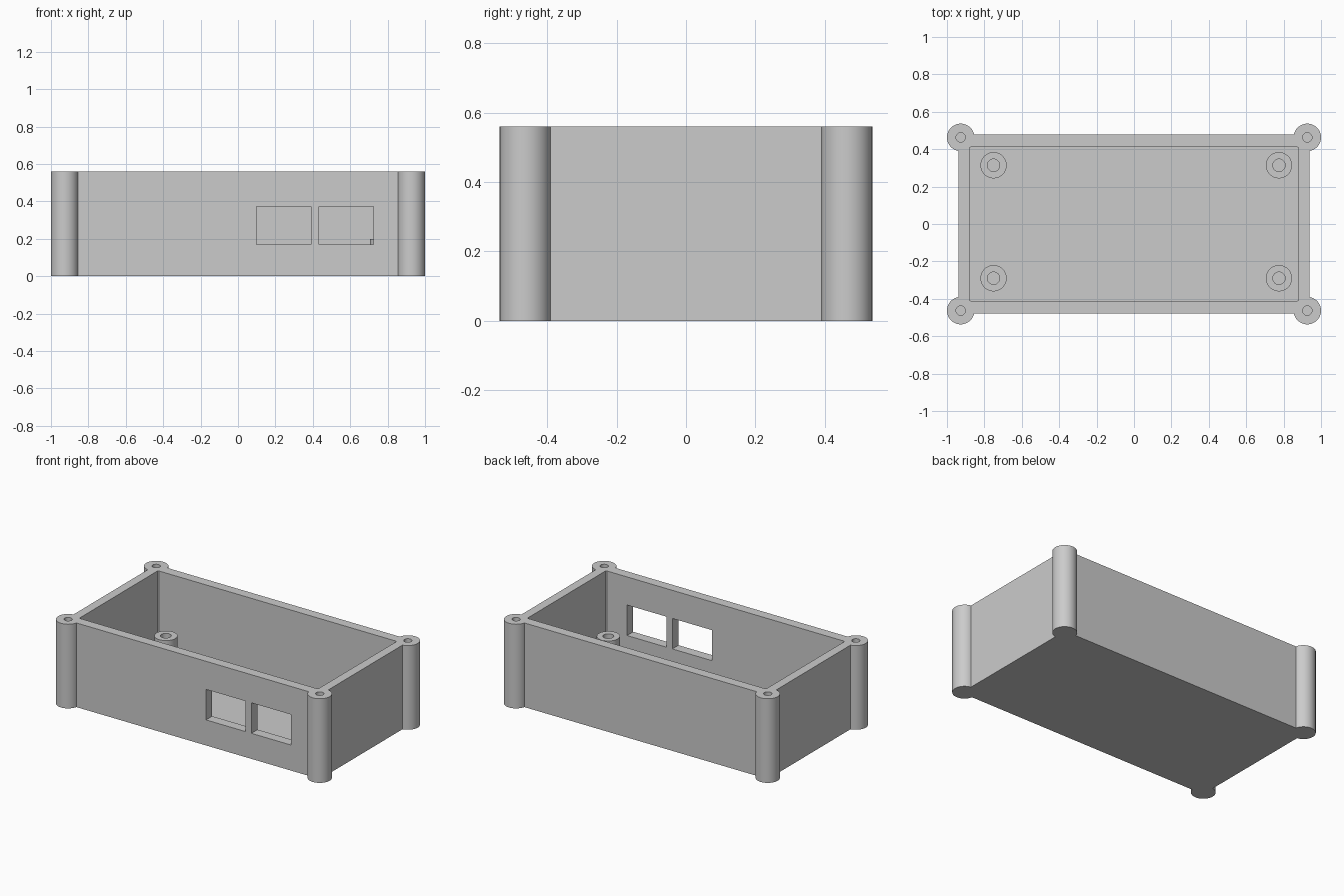
import bpy

old = bpy.data.objects.get("Cube")
if old:
    bpy.data.objects.remove(old, do_unlink=True)

grey = bpy.data.materials.new("plain grey")
grey.use_nodes = True
colour = (0.6, 0.6, 0.6, 1)
grey.diffuse_color = colour
grey.node_tree.nodes["Principled BSDF"].inputs["Base Color"].default_value = colour

HEIGHT = 0.56
FLOOR = 0.06
POST_X, POST_Y, POST_R = 0.9265, 0.463, 0.0735


def box(name, x0, x1, y0, y1, z0, z1):
    bpy.ops.mesh.primitive_cube_add(
        size=1, location=((x0 + x1) / 2, (y0 + y1) / 2, (z0 + z1) / 2))
    ob = bpy.context.object
    ob.name = name
    ob.scale = (x1 - x0, y1 - y0, z1 - z0)
    bpy.ops.object.transform_apply(location=True, rotation=False, scale=True)
    ob.data.materials.append(grey)
    return ob


def cylinder(name, x, y, radius, z0, z1):
    bpy.ops.mesh.primitive_cylinder_add(
        vertices=64, radius=radius, depth=z1 - z0, location=(x, y, (z0 + z1) / 2))
    ob = bpy.context.object
    ob.name = name
    bpy.ops.object.transform_apply(location=True, rotation=False, scale=True)
    ob.data.materials.append(grey)
    return ob


def combine(target, tool, operation):
    """Apply a boolean and discard the tool object."""
    mod = target.modifiers.new("cut", 'BOOLEAN')
    mod.object = tool
    mod.operation = operation
    mod.solver = 'EXACT'
    bpy.context.view_layer.objects.active = target
    bpy.ops.object.modifier_apply(modifier=mod.name)
    bpy.data.objects.remove(tool, do_unlink=True)


def finish(ob):
    bpy.ops.object.select_all(action='DESELECT')
    ob.select_set(True)
    bpy.context.view_layer.objects.active = ob
    bpy.ops.object.shade_smooth_by_angle(angle=0.6)


# Open tray
case = box("case_body", -0.938, 0.938, -0.479, 0.479, 0, HEIGHT)
combine(case, box("cavity", -0.879, 0.879, -0.414, 0.414, FLOOR, 1), 'DIFFERENCE')

# Corner screw posts with blind holes
corners = [(sx * POST_X, sy * POST_Y) for sx in (-1, 1) for sy in (-1, 1)]
for x, y in corners:
    combine(case, cylinder("post", x, y, POST_R, 0, HEIGHT), 'UNION')
for x, y in corners:
    combine(case, cylinder("post_hole", x, y, 0.025, FLOOR, 1), 'DIFFERENCE')

# Two port windows in the front wall
for x0 in (0.10, 0.434):
    combine(case, box("port", x0, x0 + 0.29, -0.6, -0.35, 0.17, 0.373), 'DIFFERENCE')
finish(case)

# Board standoffs
for side, x in (("right", -0.751), ("left", 0.775)):
    for end, y in (("front", -0.29), ("back", 0.314)):
        standoff = cylinder(f"standoff_{end}_{side}", x, y, 0.07, FLOOR - 0.01, 0.2)
        combine(standoff, cylinder("screw_hole", x, y, 0.033, 0, 0.5), 'DIFFERENCE')
        finish(standoff)
